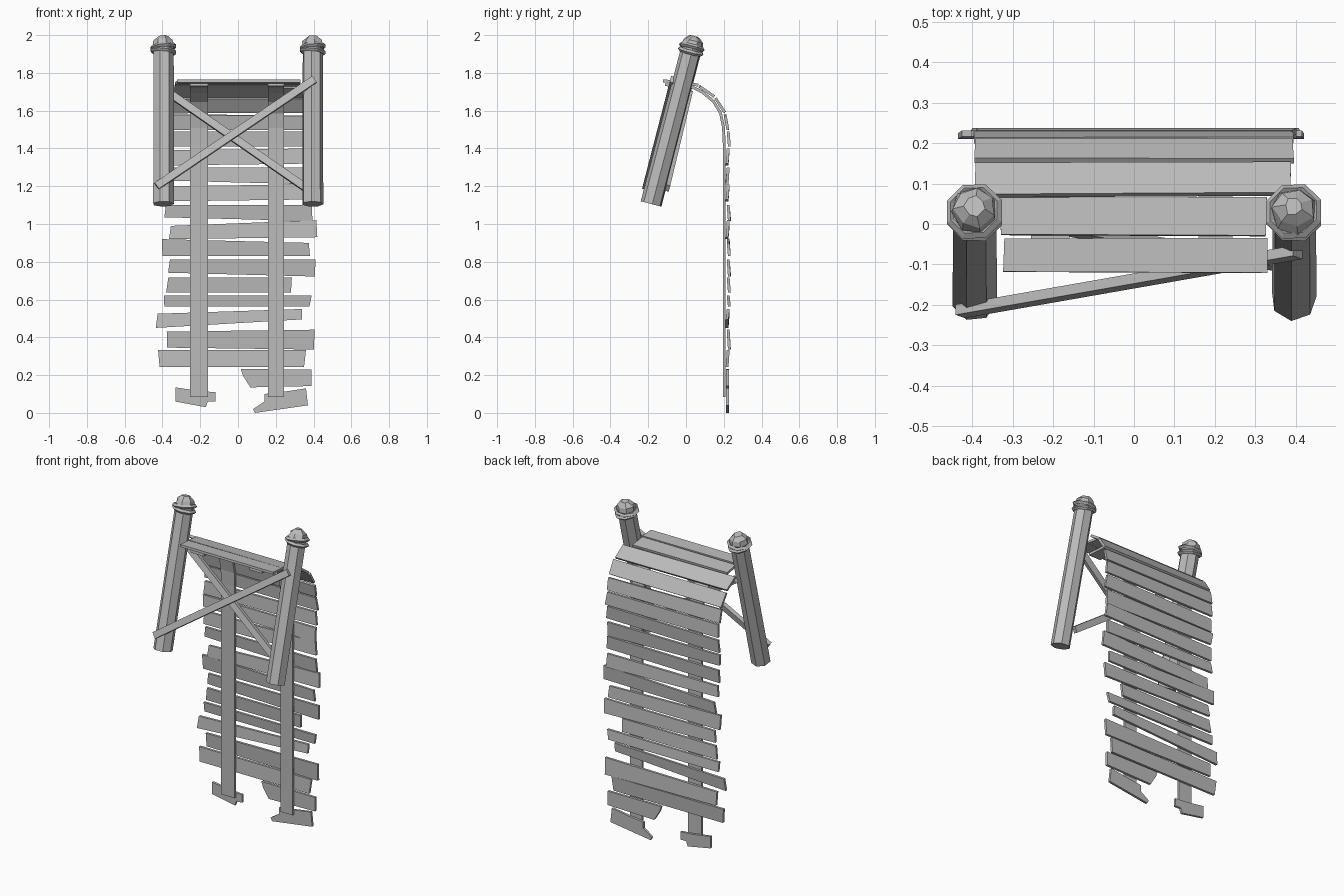
import bpy, bmesh, math, random
from mathutils import Vector, Matrix

random.seed(4)
cube = bpy.data.objects.get("Cube")
if cube:
    bpy.data.objects.remove(cube)

wood = bpy.data.materials.new("grey_wood")
wood.use_nodes = True
grey = (0.5, 0.5, 0.5, 1)
wood.diffuse_color = grey
wood.node_tree.nodes["Principled BSDF"].inputs["Base Color"].default_value = grey


def finish(name, bm):
    bmesh.ops.recalc_face_normals(bm, faces=bm.faces)
    mesh = bpy.data.meshes.new(name)
    bm.to_mesh(mesh)
    bm.free()
    mesh.materials.append(wood)
    obj = bpy.data.objects.new(name, mesh)
    bpy.context.collection.objects.link(obj)
    return obj


def prism(name, points, offset):
    """Extrude a flat outline along an offset."""
    bm = bmesh.new()
    face = bm.faces.new([bm.verts.new(p) for p in points])
    made = bmesh.ops.extrude_face_region(bm, geom=[face], use_keep_orig=True)
    moved = [v for v in made["geom"] if isinstance(v, bmesh.types.BMVert)]
    bmesh.ops.translate(bm, verts=moved, vec=offset)
    return finish(name, bm)


def wobble(amount):
    return random.uniform(-amount, amount)


# Leaning posts, with a faceted knob and two rope rings
base_y, base_z = -0.185, 1.106
lean = Matrix.Rotation(-math.atan(0.26), 4, 'X')


def lathe(bm, rings, sides, turn, jitter_from):
    loops = []
    for k, (r, h) in enumerate(rings):
        j = 0.006 if k >= jitter_from else 0
        loops.append([bm.verts.new(((r + wobble(j)) * math.cos(a), (r + wobble(j)) * math.sin(a), h + wobble(j / 3)))
                      for a in [turn + i * math.tau / sides for i in range(sides)]])
    for low, high in zip(loops, loops[1:]):
        for i in range(sides):
            n = (i + 1) % sides
            bm.faces.new((low[i], low[n], high[n], high[i]))
    bm.faces.new(loops[0])
    bm.faces.new(loops[-1])


def rope_ring(name, place, height, tilt):
    bm = bmesh.new()
    loops = []
    for i in range(8):
        a = (i + 0.5) * math.tau / 8
        loop = []
        for k in range(4):
            b = k * math.tau / 4
            r = 0.062 + 0.012 * math.cos(b)
            loop.append(bm.verts.new((r * math.cos(a), r * math.sin(a), 0.012 * math.sin(b))))
        loops.append(loop)
    for i in range(8):
        p, q = loops[i], loops[(i + 1) % 8]
        for k in range(4):
            n = (k + 1) % 4
            bm.faces.new((p[k], q[k], q[n], p[n]))
    bm.transform(place @ Matrix.Translation((0, 0, height)) @ Matrix.Rotation(tilt, 4, 'Y'))
    finish(name, bm)


for side, x in (("left", 0.395), ("right", -0.395)):
    place = Matrix.Translation((x, base_y, base_z)) @ lean
    bm = bmesh.new()
    lathe(bm, [(0.057, 0), (0.055, 0.86)], 7, 0.3 * x, 9)
    bm.transform(place)
    finish(side + "_post", bm)
    bm = bmesh.new()
    lathe(bm, [(0.052, 0.85), (0.058, 0.868), (0.05, 0.893), (0.024, 0.917)], 7, x, 1)
    bm.transform(place)
    finish(side + "_knob", bm)
    rope_ring(side + "_lower_rope", place, 0.835, 0.1)
    rope_ring(side + "_upper_rope", place, 0.858, -0.1)


# Crossed braces, one on the front of the posts and one behind
def brace(name, start, end):
    start, end = Vector(start), Vector(end)
    along = (end - start).normalized()
    depth = Vector((0, -0.967, 0.25))
    depth = (depth - along * depth.dot(along)).normalized()
    wide = along.cross(depth) * 0.02
    thick = depth * 0.013
    prism(name, [start - wide - thick, start + wide - thick, start + wide + thick, start - wide + thick], end - start)


brace("front_brace", (-0.43, -0.216, 1.2), (0.405, -0.07, 1.765))
brace("back_brace", (-0.36, 0.02, 1.69), (0.36, -0.1, 1.19))

# Curved path of the deck as (y, z), running from the front edge down the back
path = [Vector(p) for p in ((-0.11, 1.745), (0.03, 1.735), (0.09, 1.705), (0.15, 1.655), (0.19, 1.59),
                            (0.206, 1.51), (0.21, 1.42), (0.21, 0.085))]

# Two support rails bent along the path
inner = []
for i, p in enumerate(path):
    d = (path[min(i + 1, len(path) - 1)] - path[max(i - 1, 0)]).normalized()
    inner.append(p + Vector((d.y, -d.x)) * 0.015)
profile = path + inner[::-1]
for side, x, width in (("left", 0.159, 0.085), ("right", -0.255, 0.095)):
    prism(side + "_rail", [(x, p.x, p.y) for p in profile], (width, 0, 0))

# Planks over the bend: half width, then upper and lower edge as (y, z)
thick = 0.015
bend = [(0.325, (-0.12, 1.75), (-0.035, 1.745)),
        (0.33, (-0.03, 1.742), (0.062, 1.728)),
        (0.39, (0.068, 1.722), (0.143, 1.67)),
        (0.39, (0.15, 1.662), (0.2, 1.585)),
        (0.39, (0.2, 1.575), (0.214, 1.5))]
for n, (half, a, b) in enumerate(bend):
    d = (Vector(b) - Vector(a)).normalized()
    outline = [(-half, *a), (half, *a), (half, *b), (-half, *b)]
    outline = [Vector(p) + Vector((wobble(0.006), d.x * w, d.y * w)) for p in outline for w in [wobble(0.004)]]
    prism("bend_plank_%d" % (n + 1), outline, (0, -d.y * thick, d.x * thick))

# Hanging planks: x ends, mid height, width, rise to the left end, taper
hanging = [(-0.39, 0.39, 1.45, 0.08, 0, 0),
           (-0.39, 0.39, 1.355, 0.08, 0.01, 0),
           (-0.39, 0.39, 1.26, 0.08, -0.01, 0.01),
           (-0.39, 0.39, 1.165, 0.08, 0.01, 0),
           (-0.39, 0.39, 1.063, 0.075, -0.01, 0.01),
           (-0.365, 0.415, 0.965, 0.08, 0.02, 0.01),
           (-0.4, 0.375, 0.87, 0.08, -0.01, -0.01),
           (-0.37, 0.41, 0.772, 0.08, -0.01, 0.01),
           (-0.38, 0.285, 0.678, 0.08, 0, 0),
           (-0.39, 0.39, 0.592, 0.06, 0, 0),
           (-0.435, 0.34, 0.505, 0.065, 0.035, -0.01),
           (-0.375, 0.405, 0.388, 0.095, 0, 0.01),
           (-0.415, 0.36, 0.288, 0.09, 0, 0)]
for n, (x0, x1, z, w, rise, taper) in enumerate(hanging):
    h0, h1 = (w - taper) / 2, (w + taper) / 2
    z0, z1 = z - rise / 2, z + rise / 2
    s = 0.006 * random.choice((-1, 1))
    y = 0.216
    prism("hanging_plank_%d" % (n + 1),
          [(x0, y + s, z0 - h0), (x0 + wobble(0.012), y, z0 + h0),
           (x1, y, z1 + h1), (x1 + wobble(0.012), y + s, z1 - h1)], (0, thick, 0))

# Snapped planks at the bottom end, as (x, z) outlines
broken = [[(0.39, 0.23), (0.015, 0.232), (0.025, 0.2), (0.065, 0.135), (0.39, 0.142)],
          [(0.36, 0.13), (0.23, 0.11), (0.14, 0.1), (0.14, 0.06), (0.08, 0.02), (0.09, 0), (0.37, 0.04)],
          [(-0.33, 0.135), (-0.2, 0.115), (-0.12, 0.11), (-0.12, 0.06), (-0.16, 0.06), (-0.17, 0.03), (-0.33, 0.06)]]
for n, outline in enumerate(broken):
    prism("broken_plank_%d" % (n + 1), [(x, 0.212, z) for x, z in outline], (0, thick, 0))
